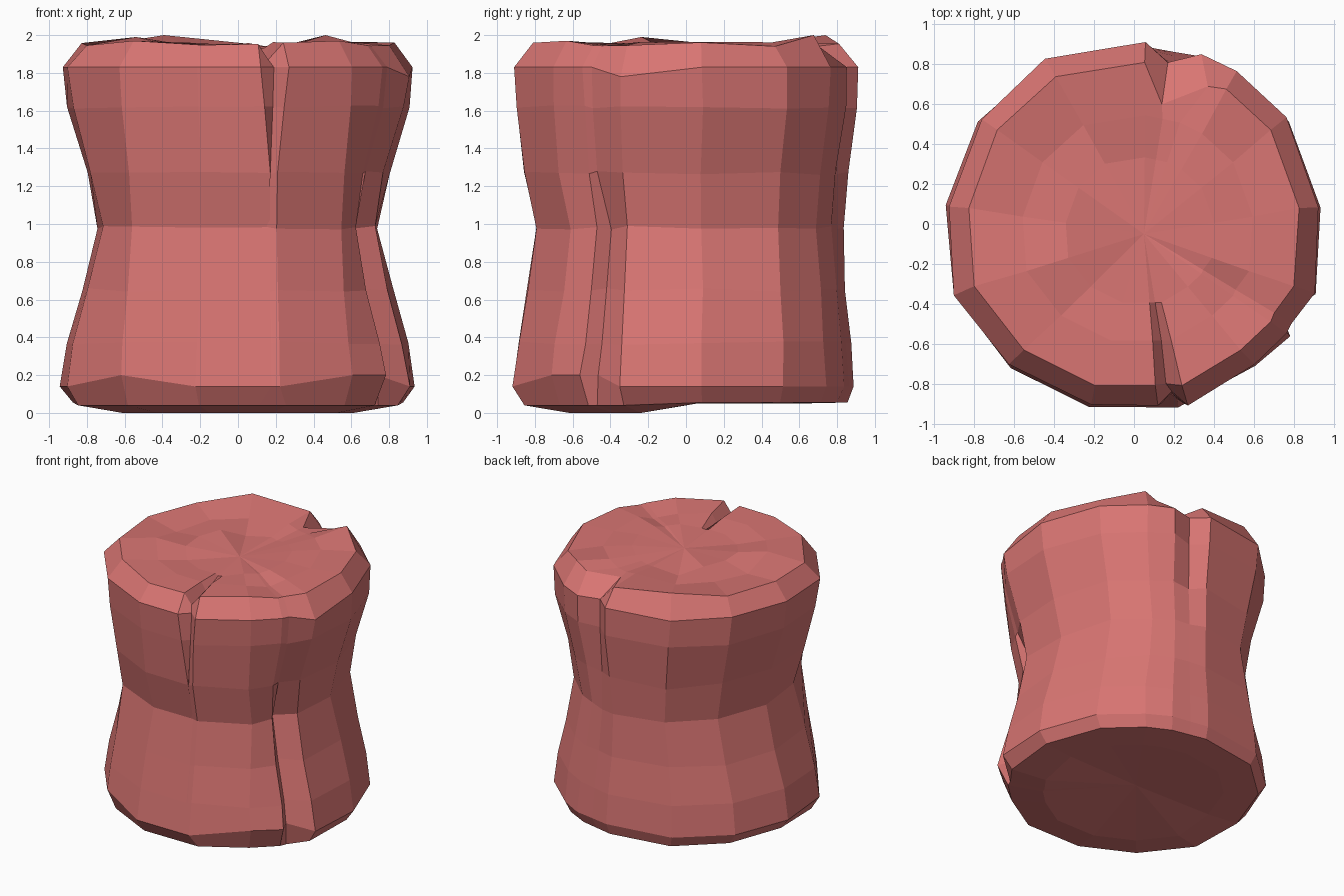
import bpy
import bmesh
import random

random.seed(4)
cube = bpy.data.objects.get("Cube")
if cube:
    bpy.data.objects.remove(cube, do_unlink=True)

# One flat colour for the whole body
clay_red = bpy.data.materials.new("clay_red")
clay_red.use_nodes = True
colour = (0.69, 0.178, 0.17, 1)
clay_red.diffuse_color = colour
clay_red.node_tree.nodes["Principled BSDF"].inputs["Base Color"].default_value = colour

# Widest outline, counter-clockwise from the left side
OUTLINE = [(.93, .09), (.77, .53), (.52, .76), (.34, .85), (.2, .88), (.06, .91),
           (-.44, .83), (-.77, .53), (-.93, .09), (-.9, -.35), (-.62, -.71),
           (-.22, -.91), (.12, -.91), (.19, -.91), (.27, -.91), (.6, -.71),
           (.77, -.55), (.79, -.5), (.9, -.35)]
BACK_LIP, BACK_PIT, CRACK_END, FRONT_PIT = 3, 4, 6, 13
FRONT_LIPS, FRONT_CORNERS = (12, 14), (10, 15)
LEDGE, LEDGE_PIT, RIGHT_CORNER, LEFT_CORNER = 16, 17, 9, 18
CENTRE = (.05, -.05)

# Wall levels: height, width, front depth, back depth
LEVELS = [(.14, 1.01, 1.01, .98), (.37, .97, .97, .96), (.65, .88, .92, .93),
          (.98, .8, .87, .91), (1.27, .86, .94, .94), (1.62, .97, .985, 1), (1.83, 1, 1, 1)]


def jitter(amount):
    return random.uniform(-amount, amount)


def wall_point(index, level):
    """Point of the waisted wall, with the two clefts and the low ledge."""
    z, width, front, back = level
    x, y = OUTLINE[index]
    if index in FRONT_CORNERS:
        width = (1 + width) / 2
    x, y = x * width, y * (front if y < 0 else back)
    cleft = max(0, (z - 1.1) / .73)
    if index == BACK_PIT:
        x, y = x - .03 * cleft, y - .07 * min(1, cleft * 2)
    elif index == FRONT_PIT:
        y += .07 * cleft
    elif index in FRONT_LIPS:
        x = .2 + (x - .2) * max(.3, cleft)
    elif index == LEDGE_PIT and z < 1:
        x, y = x - .06, y + .04
    else:
        x, y = x + jitter(.008), y + jitter(.008)
    if z < .2:
        z += .06 if index in FRONT_CORNERS or index in (LEDGE, LEDGE_PIT) else 0
    elif z > 1.8:
        z -= .05 if index == LEFT_CORNER else 0
    else:
        z += jitter(.01)
    return x, y, z


def rim_point(index):
    """Uneven upper edge, notched above both clefts."""
    x, y = OUTLINE[index]
    if index == BACK_PIT:
        return .14, .6, 1.93
    if index == FRONT_PIT:
        return .16, -.8, 1.87
    if index == BACK_LIP:
        return .37, .69, 1.95
    z = {2: 2, CRACK_END: 2, 10: 1.97, 15: 1.97}.get(index, 1.95 + jitter(.012))
    return x * .89, y * .89, z


def top_point(index, scale):
    """Rippled upper face with a crack running through its centre."""
    x, y = OUTLINE[index]
    z = 1.945 + jitter(.02)
    if index == FRONT_PIT:
        z -= .09 * scale
    elif index == CRACK_END and scale < .5:
        z -= .03
    elif index == RIGHT_CORNER and scale > .5:
        z = 1.99
    return CENTRE[0] * (1 - scale) + x * scale, CENTRE[1] * (1 - scale) + y * scale, z


def base_point(index, scale, front_z, back_z):
    """Underside, a little higher towards the back."""
    x, y = OUTLINE[index]
    return x * scale, y * scale, front_z if y < 0 else back_z


def bridge(bm, lower, upper):
    count = len(lower)
    for i in range(count):
        j = (i + 1) % count
        bm.faces.new((lower[i], lower[j], upper[j], upper[i]))


def fan(bm, ring, tip):
    for i, vert in enumerate(ring):
        bm.faces.new((vert, ring[(i + 1) % len(ring)], tip))


# Stack every ring from underside to upper face
count = range(len(OUTLINE))
rings = [[base_point(i, .68, 0, .05) for i in count],
         [base_point(i, .94, .04, .055) for i in count]]
rings += [[wall_point(i, level) for i in count] for level in LEVELS]
rings.append([rim_point(i) for i in count])
rings += [[top_point(i, scale) for i in count] for scale in (.62, .4)]

bm = bmesh.new()
loops = [[bm.verts.new(co) for co in ring] for ring in rings]
for lower, upper in zip(loops, loops[1:]):
    bridge(bm, lower, upper)
fan(bm, loops[0], bm.verts.new((0, .02, .07)))
fan(bm, loops[-1], bm.verts.new((*CENTRE, 1.93)))
bmesh.ops.recalc_face_normals(bm, faces=bm.faces)

mesh = bpy.data.meshes.new("stump_body")
bm.to_mesh(mesh)
bm.free()
mesh.materials.append(clay_red)
stump = bpy.data.objects.new("stump_body", mesh)
bpy.context.collection.objects.link(stump)
